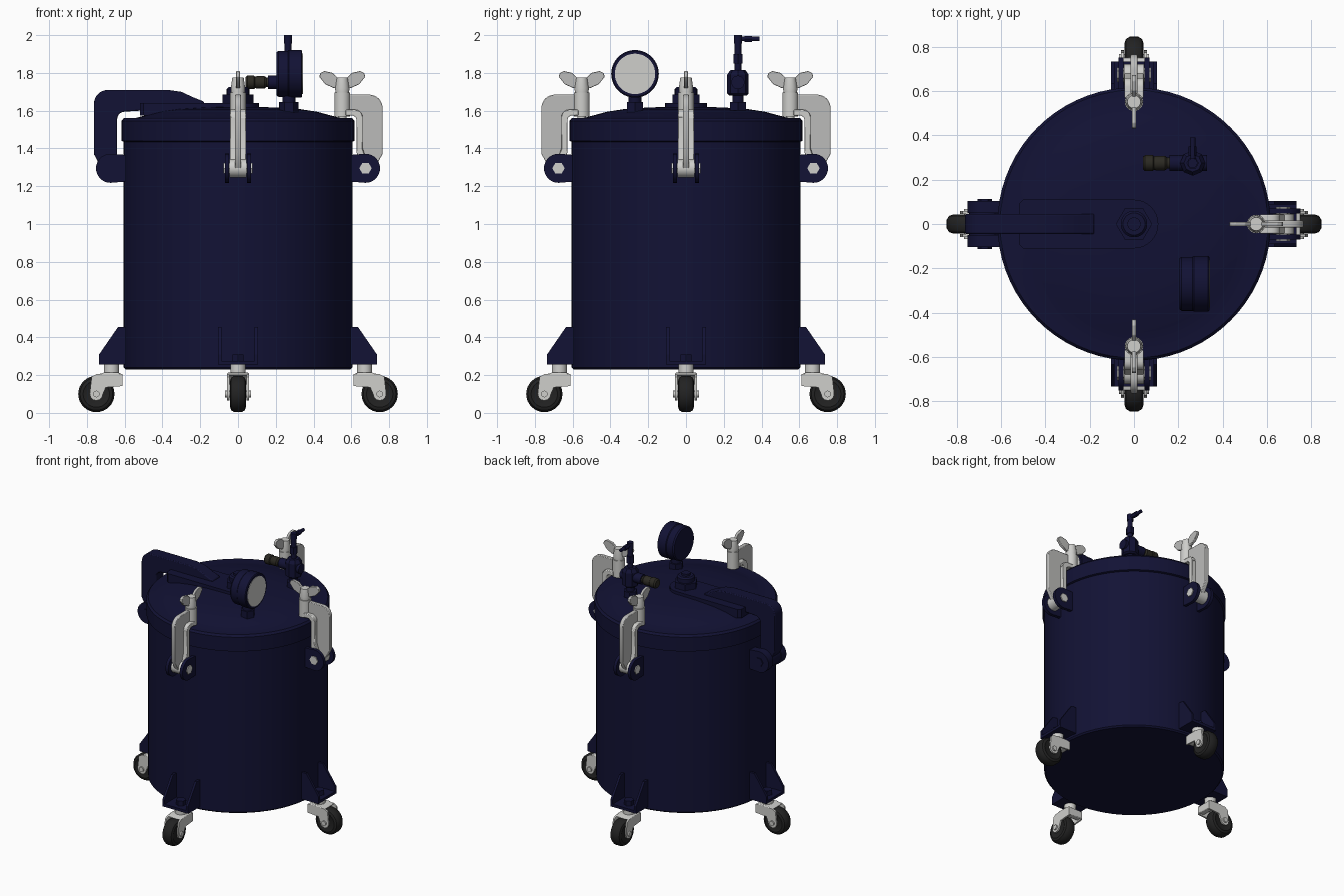
import bpy, bmesh, math
from mathutils import Matrix, Vector

if "Cube" in bpy.data.objects:
    bpy.data.objects.remove(bpy.data.objects["Cube"])


def material(name, rgb):
    m = bpy.data.materials.new(name)
    m.diffuse_color = (*rgb, 1)
    m.use_nodes = True
    m.node_tree.nodes["Principled BSDF"].inputs["Base Color"].default_value = m.diffuse_color
    return m


NAVY = material("navy paint", (0.006, 0.006, 0.035))
STEEL = material("bright steel", (0.62, 0.62, 0.60))
CAST = material("cast grey", (0.50, 0.50, 0.49))
RUBBER = material("black rubber", (0.016, 0.016, 0.016))
BRONZE = material("dark bronze", (0.024, 0.022, 0.016))


def finish(name, bm, mat, turn=0.0, bevel=0.0):
    """Turn a part about the tank axis and make it an object."""
    bmesh.ops.recalc_face_normals(bm, faces=bm.faces[:])
    bm.transform(Matrix.Rotation(turn, 4, 'Z'))
    me = bpy.data.meshes.new(name)
    bm.to_mesh(me)
    bm.free()
    me.materials.append(mat)
    me.shade_smooth()
    me.set_sharp_from_angle(angle=math.radians(32))
    ob = bpy.data.objects.new(name, me)
    bpy.context.collection.objects.link(ob)
    if bevel:
        b = ob.modifiers.new("bevel", 'BEVEL')
        b.width, b.segments, b.limit_method = bevel, 2, 'ANGLE'
    return ob


def prism(name, pts, y0, y1, mat, turn=0.0, bevel=0.0):
    """Extrude an x-z outline from y0 to y1."""
    bm = bmesh.new()
    face = bm.faces.new([bm.verts.new((x, y0, z)) for x, z in pts])
    ext = bmesh.ops.extrude_face_region(bm, geom=[face])
    new = [v for v in ext['geom'] if isinstance(v, bmesh.types.BMVert)]
    bmesh.ops.translate(bm, verts=new, vec=(0, y1 - y0, 0))
    return finish(name, bm, mat, turn, bevel)


def lathe(name, profile, mat, at=(0, 0, 0), axis='Z', n=24, turn=0.0):
    """Revolve (radius, height) points round an axis, closing both ends."""
    bm = bmesh.new()
    rings = []
    for r, h in profile:
        rings.append([bm.verts.new((r * math.cos(2 * math.pi * i / n),
                                    r * math.sin(2 * math.pi * i / n), h)) for i in range(n)])
    for a, b in zip(rings, rings[1:]):
        for i in range(n):
            bm.faces.new((a[i], a[(i + 1) % n], b[(i + 1) % n], b[i]))
    bm.faces.new(rings[0])
    bm.faces.new(rings[-1])
    q = Vector((0, 0, 1)).rotation_difference(
        {'X': Vector((1, 0, 0)), 'Y': Vector((0, 1, 0)), 'Z': Vector((0, 0, 1))}[axis])
    bm.transform(Matrix.Translation(at) @ q.to_matrix().to_4x4())
    return finish(name, bm, mat, turn)


def rod(name, r, h0, h1, mat, at=(0, 0, 0), axis='Z', n=24, turn=0.0):
    return lathe(name, [(r, h0), (r, h1)], mat, at, axis, n, turn)


def arc(cx, cz, r, a0, a1, n=8):
    return [(cx + r * math.cos(math.radians(a0 + (a1 - a0) * i / n)),
             cz + r * math.sin(math.radians(a0 + (a1 - a0) * i / n))) for i in range(n + 1)]


# Tank and domed lid
lathe("tank", [(0.595, 0.23), (0.605, 0.24), (0.605, 1.45)], NAVY, n=72)
lathe("lid", [(0.605, 1.435), (0.617, 1.44), (0.617, 1.545), (0.605, 1.56), (0.54, 1.562),
              (0.49, 1.575), (0.42, 1.594), (0.33, 1.608), (0.2, 1.617), (0.02, 1.622)], NAVY, n=72)


def caster(turn):
    """Welded bracket with a swivel wheel."""
    gusset = [(0.59, 0.455), (0.635, 0.455), (0.735, 0.31), (0.735, 0.255), (0.59, 0.255)]
    for s in (-1, 1):
        prism("bracket_side", gusset, s * 0.088, s * 0.105, NAVY, turn)
    prism("bracket_base", [(0.58, 0.255), (0.735, 0.255), (0.735, 0.275), (0.58, 0.275)],
          -0.1, 0.1, NAVY, turn)
    rod("bracket_nut", 0.035, 0.27, 0.31, NAVY, (0.67, 0, 0), n=6, turn=turn)
    rod("swivel_stem", 0.04, 0.195, 0.256, STEEL, (0.67, 0, 0), turn=turn)
    prism("fork_crown", [(0.612, 0.15), (0.612, 0.205), (0.635, 0.213), (0.71, 0.213),
                         (0.755, 0.2), (0.70, 0.193), (0.65, 0.15)], -0.058, 0.058, STEEL, turn, 0.006)
    cheek = [(0.612, 0.205), (0.75, 0.205), (0.775, 0.19)] + arc(0.75, 0.1, 0.035, 0, -180, 6) \
        + [(0.70, 0.135), (0.612, 0.142)]
    for s in (-1, 1):
        prism("fork_cheek", cheek, s * 0.046, s * 0.058, STEEL, turn)
    rod("axle", 0.018, -0.068, 0.068, STEEL, (0.75, 0, 0.1), 'Y', 12, turn)
    lathe("wheel", [(0.05, -0.036), (0.07, -0.042), (0.086, -0.036), (0.096, -0.02), (0.096, 0.02),
                    (0.086, 0.036), (0.07, 0.042), (0.05, 0.036)], RUBBER, (0.75, 0, 0.1), 'Y', 32, turn)


def lugs(turn, y0, y1, bolt):
    """Pair of rounded pivot ears with a bolt through them."""
    ear = [(0.59, 1.225)] + arc(0.675, 1.295, 0.077, -90, 90, 14) + [(0.59, 1.365)]
    for s in (-1, 1):
        prism("pivot_ear", ear, s * y0, s * y1, NAVY, turn)
    rod("pivot_bolt", 0.033, -y1 - 0.007, y1 + 0.007, bolt, (0.675, 0, 1.295), 'Y', 6, turn)


def clamp(turn):
    """T-section swing clamp with a wing screw."""
    lugs(turn, 0.047, 0.07, STEEL)
    rod("clamp_pivot", 0.048, -0.045, 0.045, STEEL, (0.675, 0, 1.295), 'Y', turn=turn)
    web = [(0.64, 1.29), (0.72, 1.29), (0.765, 1.37)] + arc(0.695, 1.615, 0.07, 0, 90) \
        + [(0.57, 1.685), (0.57, 1.59), (0.62, 1.585), (0.645, 1.56), (0.645, 1.4)]
    prism("clamp_web", web, -0.015, 0.015, CAST, turn, 0.004)
    flange = [(0.64, 1.28), (0.70, 1.28), (0.66, 1.40), (0.66, 1.565)] \
        + arc(0.62, 1.565, 0.04, 0, 90, 5) + [(0.57, 1.605), (0.57, 1.575), (0.61, 1.575),
                                              (0.627, 1.56), (0.627, 1.39)]
    prism("clamp_flange", flange, -0.043, 0.043, STEEL, turn, 0.004)
    rod("clamp_screw", 0.022, 1.545, 1.72, STEEL, (0.552, 0, 0), turn=turn)
    rod("clamp_collar", 0.042, 1.57, 1.695, STEEL, (0.552, 0, 0), turn=turn)
    lathe("wing_hub", [(0.036, 1.695), (0.038, 1.72), (0.03, 1.775)], STEEL, (0.552, 0, 0), turn=turn)
    half = [(0, 1.715), (0.045, 1.72), (0.09, 1.74), (0.122, 1.78), (0.115, 1.80), (0.095, 1.81),
            (0.05, 1.80), (0.02, 1.77)]
    wing = [(0.552 + x, z) for x, z in half] + [(0.552 - x, z) for x, z in half[:0:-1]]
    prism("wing_blade", wing, -0.01, 0.01, CAST, turn, 0.003)


for k in range(4):
    caster(k * math.pi / 2)
for k in (0, 1, 3):
    clamp(k * math.pi / 2)

# Lid hinge: ears, bent arm and mounting plate on the -x side
lugs(math.pi, 0.05, 0.105, NAVY)
rod("hinge_pivot", 0.07, -0.05, 0.05, NAVY, (-0.675, 0, 1.295), 'Y')
arm = [(-0.635, 1.29), (-0.72, 1.29), (-0.763, 1.37)] + arc(-0.688, 1.635, 0.075, 180, 90) \
    + [(-0.37, 1.71), (-0.30, 1.7), (-0.24, 1.672), (-0.18, 1.648), (-0.18, 1.61), (-0.52, 1.6)] \
    + arc(-0.6, 1.555, 0.04, 90, 180, 5) + [(-0.64, 1.38)]
prism("hinge_arm", arm, -0.045, 0.045, NAVY, bevel=0.006)
bm = bmesh.new()
outline = [(-0.5, -0.11)] + arc(0, 0, 0.11, -90, 90, 16) + [(-0.5, 0.11), (-0.52, 0.09), (-0.52, -0.09)]
f = bm.faces.new([bm.verts.new((x, y, 1.575)) for x, y in outline])
top = bmesh.ops.extrude_face_region(bm, geom=[f])['geom']
bmesh.ops.translate(bm, verts=[v for v in top if isinstance(v, bmesh.types.BMVert)], vec=(0, 0, 0.065))
finish("hinge_plate", bm, NAVY)

# Centre port
rod("port_nut", 0.082, 1.63, 1.685, NAVY, n=6)
lathe("port_plug", [(0.06, 1.68), (0.06, 1.715), (0.05, 1.725), (0.03, 1.725), (0.03, 1.74)], NAVY)

# Pressure gauge facing +x
rod("gauge_nut", 0.05, 1.59, 1.645, NAVY, (0.27, -0.27, 0), n=6)
rod("gauge_stem", 0.035, 1.63, 1.69, NAVY, (0.27, -0.27, 0))
lathe("gauge_body", [(0.115, 0.205), (0.122, 0.215), (0.122, 0.265), (0.126, 0.27), (0.126, 0.335),
                     (0.12, 0.34)], NAVY, (0, -0.27, 1.795), 'X', 40)
rod("gauge_face", 0.107, 0.338, 0.343, STEEL, (0, -0.27, 1.795), 'X', 40)

# Relief valve with silencer and bent lever pipe
V = (0.265, 0.275, 0)
rod("valve_nut", 0.048, 1.60, 1.645, NAVY, V, n=6)
rod("valve_neck", 0.03, 1.63, 1.69, NAVY, V)
lathe("valve_body", [(0.045, 1.68), (0.057, 1.69), (0.057, 1.79), (0.04, 1.815)], NAVY, V, n=8)
rod("valve_outlet", 0.036, 0.16, 0.33, NAVY, (0, 0.275, 1.75), 'X', 12)
lathe("silencer", [(0.028, 0.04), (0.036, 0.05), (0.036, 0.085), (0.03, 0.09), (0.033, 0.1),
                   (0.033, 0.14), (0.025, 0.15), (0.025, 0.17)], BRONZE, (0, 0.275, 1.75), 'X', 16)
rod("lever_post", 0.018, 1.80, 1.97, NAVY, V, n=12)
rod("lever_collar", 0.028, 1.85, 1.90, NAVY, V, n=6)
rod("lever_elbow", 0.022, 1.955, 2.0, NAVY, V, n=12)
rod("lever_pipe", 0.012, 0.27, 0.39, NAVY, (0.265, 0, 1.98), 'Y', 12)
rod("lever_nut", 0.018, 0.31, 0.35, NAVY, (0.265, 0, 1.98), 'Y', 6)
